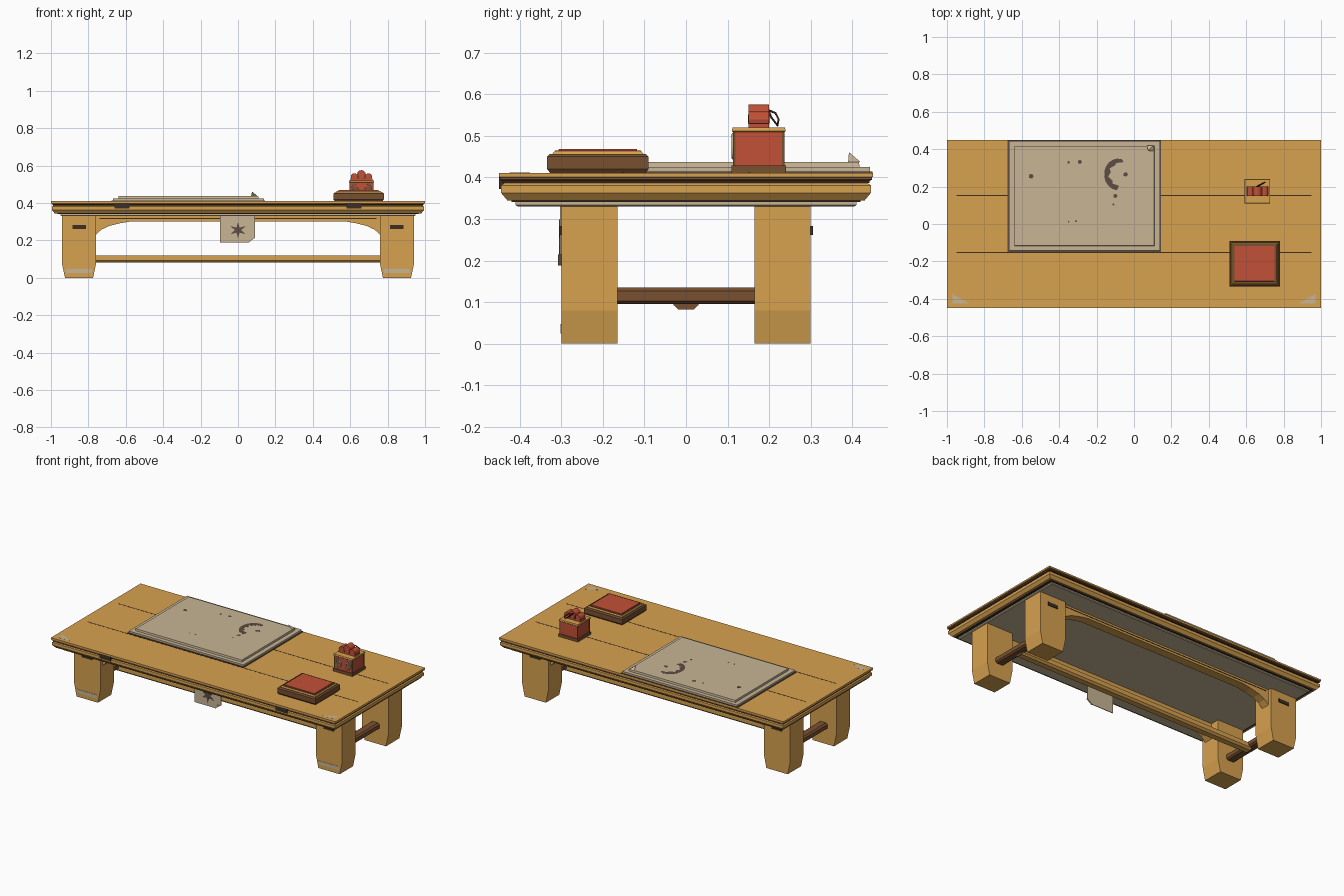
import bpy, bmesh, math
from mathutils import Vector


def material(name, rgb):
    m = bpy.data.materials.new(name)
    m.diffuse_color = (*rgb, 1)
    return m


WOOD = material("honey wood", (0.68, 0.36, 0.08))
BROWN = material("brown wood", (0.19, 0.082, 0.03))
DARK = material("dark trim", (0.045, 0.028, 0.018))
INK = material("faded ink", (0.11, 0.075, 0.057))
PAPER = material("paper", (0.58, 0.46, 0.30))
RED = material("red lacquer", (0.54, 0.082, 0.038))


def finish(name, bm, *mats):
    bmesh.ops.recalc_face_normals(bm, faces=bm.faces)
    me = bpy.data.meshes.new(name)
    bm.to_mesh(me)
    bm.free()
    for m in mats:
        me.materials.append(m)
    ob = bpy.data.objects.new(name, me)
    bpy.context.collection.objects.link(ob)
    return ob


def tiers(name, c, levels, mat):
    """Stack of rectangles (z, half x, half y) around a centre."""
    bm = bmesh.new()
    rings = []
    for z, hx, hy in levels:
        pts = [(hx, hy), (-hx, hy), (-hx, -hy), (hx, -hy)]
        rings.append([bm.verts.new((c[0] + x, c[1] + y, z)) for x, y in pts])
    for a, b in zip(rings, rings[1:]):
        for i in range(4):
            bm.faces.new((a[i], a[(i + 1) % 4], b[(i + 1) % 4], b[i]))
    bm.faces.new(rings[0])
    bm.faces.new(rings[-1])
    return finish(name, bm, mat)


def box(name, x0, x1, y0, y1, z0, z1, mat):
    hx, hy = (x1 - x0) / 2, (y1 - y0) / 2
    return tiers(name, ((x0 + x1) / 2, (y0 + y1) / 2), [(z0, hx, hy), (z1, hx, hy)], mat)


def prism(name, pts, axis, lo, hi, mat):
    """Extrude an outline: axis z uses (x, y), y uses (x, z), x uses (y, z)."""
    put = {"x": lambda a, b, t: (t, a, b), "y": lambda a, b, t: (a, t, b),
           "z": lambda a, b, t: (a, b, t)}[axis]
    bm = bmesh.new()
    lower = [bm.verts.new(put(a, b, lo)) for a, b in pts]
    upper = [bm.verts.new(put(a, b, hi)) for a, b in pts]
    n = len(pts)
    bm.faces.new(lower)
    bm.faces.new(upper)
    for i in range(n):
        bm.faces.new((lower[i], lower[(i + 1) % n], upper[(i + 1) % n], upper[i]))
    return finish(name, bm, mat)


def wire(name, pts, radius, mat):
    cu = bpy.data.curves.new(name, "CURVE")
    cu.dimensions = "3D"
    cu.bevel_depth = radius
    cu.bevel_resolution = 1
    sp = cu.splines.new("POLY")
    sp.points.add(len(pts) - 1)
    for p, co in zip(sp.points, pts):
        p.co = (*co, 1)
    cu.materials.append(mat)
    bpy.context.collection.objects.link(bpy.data.objects.new(name, cu))


def disc(cx, cy, r, n=12):
    return [(cx + r * math.cos(2 * math.pi * i / n), cy + r * math.sin(2 * math.pi * i / n))
            for i in range(n)]


O = (0, 0)
# Layered tabletop
tiers("lower_frame", O, [(0.33, 0.945, 0.405), (0.334, 0.95, 0.41), (0.342, 0.95, 0.41)], PAPER)
tiers("lower_shadow_gap", O, [(0.341, 0.965, 0.42), (0.348, 0.965, 0.42)], DARK)
tiers("main_frame", O, [(0.345, 0.98, 0.43), (0.363, 0.995, 0.445), (0.381, 0.995, 0.445),
                        (0.388, 0.985, 0.435)], WOOD)
tiers("edge_gap", O, [(0.387, 0.99, 0.442), (0.395, 0.99, 0.442)], DARK)
tiers("edge_band", O, [(0.392, 0.993, 0.443), (0.395, 0.998, 0.448), (0.4, 0.998, 0.448),
                       (0.403, 0.993, 0.443)], BROWN)
tiers("top_board", O, [(0.401, 1, 0.45), (0.411, 1, 0.45)], WOOD)
for s in (-1, 1):
    box("board_seam", -0.95, 0.95, s * 0.152 - 0.003, s * 0.152 + 0.003, 0.409, 0.4115, DARK)
    # Worn front corners and edge clasps
    prism("worn_corner", [(s * 0.97, -0.375), (s * 0.97, -0.425), (s * 0.88, -0.425)],
          "z", 0.409, 0.4115, PAPER)
    box("edge_clasp", s * 0.62 - 0.04, s * 0.62 + 0.04, -0.4499, -0.43, 0.372, 0.401, DARK)

# Four tapered legs with dark slots, worn feet at the front
for sx in (-1, 1):
    for sy in (-1, 1):
        x, y = sx * 0.85, sy * 0.2325
        tiers("leg", (x, y), [(0, 0.075, 0.0675), (0.08, 0.092, 0.0675),
                              (0.332, 0.092, 0.0675)], WOOD)
        f = sy * 0.30
        box("leg_slot", x - 0.036, x + 0.036, f - 0.005, f + 0.005, 0.262, 0.283, DARK)
    box("worn_foot", sx * 0.85 - 0.07, sx * 0.85 + 0.07, -0.302, -0.298, 0.025, 0.048, PAPER)
    # Cross stretcher with a chamfered section
    prism("cross_stretcher", [(sx * 0.85 + a, z) for a, z in
          [(-0.03, 0.103), (-0.02, 0.095), (0.02, 0.095), (0.03, 0.103),
           (0.03, 0.127), (0.02, 0.135), (-0.02, 0.135), (-0.03, 0.127)]],
          "y", -0.17, 0.17, BROWN)
# Long stretcher with brown end caps
section = [(-0.03, 0.093), (-0.018, 0.082), (0.018, 0.082), (0.03, 0.093), (0.03, 0.12), (-0.03, 0.12)]
prism("long_stretcher", section, "x", -0.84, 0.84, WOOD)
for s in (-1, 1):
    prism("stretcher_end", section, "x", s * 0.838, s * 0.845, BROWN)

# Arched aprons, front and back
half = [(0.77, 0.218), (0.755, 0.235), (0.73, 0.258), (0.69, 0.277), (0.63, 0.292), (0.57, 0.302)]
arch = [(0.77, 0.332)] + half + [(-x, z) for x, z in reversed(half)] + [(-0.77, 0.332)]
for s in (-1, 1):
    y = s * 0.25
    prism("arched_apron", arch, "y", y - 0.028, y + 0.028, WOOD)
    e = y + s * 0.028
    box("apron_line", -0.74, 0.74, e - 0.002, e + 0.002, 0.315, 0.319, DARK)

# Hanging paper slip with a curled lower corner and an abstract ink blot
prism("paper_slip", [(-0.095, 0.332), (0.092, 0.332), (0.092, 0.215), (0.055, 0.188), (-0.095, 0.188)],
      "y", -0.303, -0.299, PAPER)
prism("slip_curl", [(0.055, 0.188), (0.092, 0.215), (0.06, 0.212)], "y", -0.308, -0.302, PAPER)
blot = [(0.048 * (1 if i % 2 else 0.35) * math.cos(i * math.pi / 6),
         0.255 + 0.044 * (1 if i % 2 else 0.35) * math.sin(i * math.pi / 6)) for i in range(12)]
prism("ink_blot", blot, "y", -0.305, -0.302, INK)

# Writing mat in two layers, ink marks and a lifted corner
C = (-0.265, 0.15)
box("mat_outline", -0.675, 0.145, -0.15, 0.449, 0.410, 0.414, INK)
tiers("mat_base", C, [(0.411, 0.403, 0.293), (0.425, 0.403, 0.293)], PAPER)
tiers("mat_sheet", C, [(0.424, 0.375, 0.268), (0.437, 0.373, 0.266)], PAPER)
bm = bmesh.new()
v = [bm.verts.new(p) for p in [(0.07, 0.42, 0.437), (0.105, 0.39, 0.437),
                               (0.105, 0.42, 0.437), (0.075, 0.392, 0.461)]]
for a in ((0, 1, 2), (0, 1, 3), (1, 2, 3), (0, 2, 3)):
    bm.faces.new([v[i] for i in a])
finish("mat_curled_corner", bm, PAPER)
# Brushed crescent with a ragged inner edge
outer = [(-0.085 + 0.075 * math.cos(t), 0.265 + 0.085 * math.sin(t))
         for t in [math.radians(75 + 19 * i) for i in range(11)]]
inner = [(x + (0.035 if i % 2 else 0.02), 0.265 + (y - 0.265) * 0.78)
         for i, (x, y) in enumerate(outer)]
prism("ink_crescent", outer + inner[::-1][1:-1], "z", 0.434, 0.4375, INK)
for x, y, r in [(-0.55, 0.255, 0.014), (-0.35, 0.33, 0.008), (-0.29, 0.332, 0.012),
                (-0.045, 0.265, 0.013), (-0.10, 0.15, 0.012), (-0.11, 0.105, 0.006),
                (-0.31, 0.015, 0.006), (-0.35, 0.012, 0.005)]:
    prism("ink_spot", disc(x, y, r, 5), "z", 0.434, 0.4375, INK)

# Low lacquered tray
T = (0.645, -0.212)
tiers("tray_body", T, [(0.411, 0.128, 0.115), (0.42, 0.135, 0.122), (0.45, 0.135, 0.122),
                       (0.457, 0.128, 0.115)], BROWN)
tiers("tray_gold_edge", T, [(0.456, 0.123, 0.11), (0.463, 0.118, 0.105)], WOOD)
tiers("tray_rim", T, [(0.46, 0.117, 0.104), (0.465, 0.116, 0.103)], BROWN)
tiers("tray_pad", T, [(0.46, 0.108, 0.095), (0.469, 0.107, 0.094)], RED)

# Small lacquered box with plinth and lid
B = (0.66, 0.175)
tiers("box_plinth", B, [(0.411, 0.068, 0.065), (0.429, 0.068, 0.065)], BROWN)
tiers("box_body", B, [(0.428, 0.062, 0.06), (0.51, 0.062, 0.06)], RED)
tiers("box_lid", B, [(0.509, 0.065, 0.062), (0.512, 0.068, 0.065), (0.52, 0.066, 0.063)], WOOD)
for sx in (-1, 1):
    for sy in (-1, 1):
        x, y = B[0] + sx * 0.061, B[1] + sy * 0.059
        box("box_corner_post", x - 0.003, x + 0.003, y - 0.003, y + 0.003, 0.428, 0.51, BROWN)
    # Scroll ornament on the front face
    scroll = [(B[0] + sx * (0.03 + (0.005 + 0.0015 * i) * math.cos(i * 0.6)), 0.114,
               0.47 + (0.006 + 0.0022 * i) * math.sin(i * 0.6)) for i in range(14)]
    wire("box_scroll", scroll, 0.0042, PAPER)

# Beaded red ornament and cord loop on the lid
box("ornament_base", 0.602, 0.718, 0.15, 0.2, 0.519, 0.53, RED)
for x, z, r in [(0.622, 0.54, 0.019), (0.66, 0.552, 0.024), (0.698, 0.54, 0.019)]:
    prism("ornament_bead", disc(x, z, r), "y", 0.15, 0.2, RED)
for x in (0.641, 0.679):
    box("ornament_groove", x - 0.003, x + 0.003, 0.149, 0.201, 0.53, 0.552, DARK)
wire("cord_loop", [(0.65, 0.198, 0.562), (0.68, 0.215, 0.555), (0.7, 0.223, 0.54),
                   (0.695, 0.22, 0.525), (0.67, 0.205, 0.545), (0.65, 0.198, 0.562)], 0.0025, DARK)
